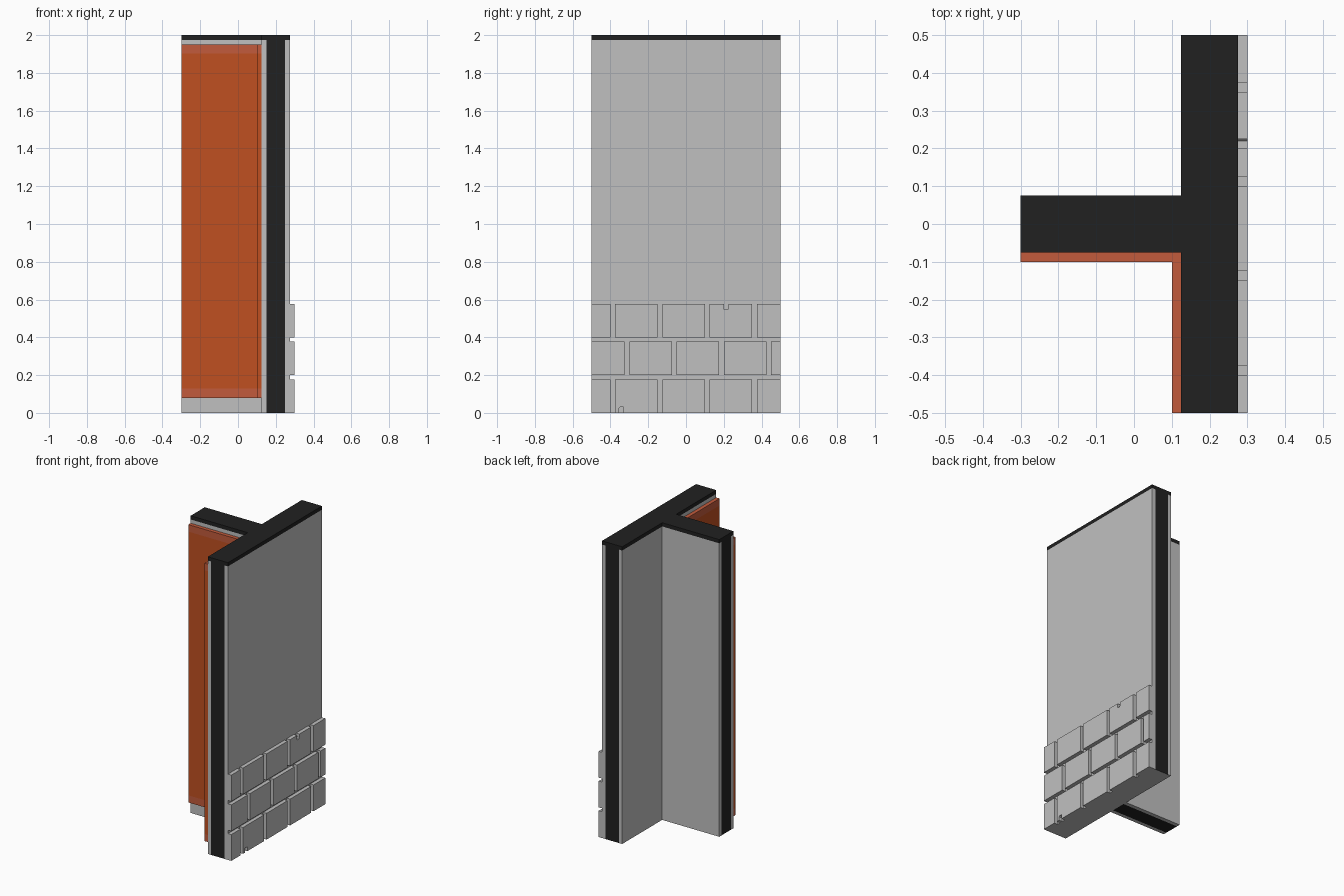
import bpy, bmesh

cube = bpy.data.objects.get("Cube")
if cube:
    bpy.data.objects.remove(cube, do_unlink=True)


def material(name, rgb):
    m = bpy.data.materials.new(name)
    m.use_nodes = True
    m.diffuse_color = (*rgb, 1)
    m.node_tree.nodes["Principled BSDF"].inputs["Base Color"].default_value = (*rgb, 1)
    return m


GREY = material("light grey plaster", (0.53, 0.53, 0.53))
BLACK = material("black core", (0.015, 0.015, 0.015))
ORANGE = material("orange panel", (0.53, 0.08, 0.015))
TRIM = material("pale orange trim", (0.54, 0.105, 0.045))


def prism(name, profile, axis, levels, mats):
    """Sweep a 2D outline along an axis through the given levels."""
    place = {"z": lambda a, b, t: (a, b, t), "x": lambda a, b, t: (t, a, b)}[axis]
    bm = bmesh.new()
    rings = [[bm.verts.new(place(a, b, t)) for a, b in profile] for t in levels]
    n = len(profile)
    bm.faces.new(rings[0][::-1])
    bm.faces.new(rings[-1])
    for low, high in zip(rings, rings[1:]):
        for i in range(n):
            j = (i + 1) % n
            bm.faces.new((low[i], low[j], high[j], high[i]))
    bmesh.ops.recalc_face_normals(bm, faces=bm.faces)
    mesh = bpy.data.meshes.new(name)
    bm.to_mesh(mesh)
    bm.free()
    for m in mats:
        mesh.materials.append(m)
    ob = bpy.data.objects.new(name, mesh)
    bpy.context.collection.objects.link(ob)
    return ob


def rect(a0, a1, b0, b1):
    return [(a0, b0), (a1, b0), (a1, b1), (a0, b1)]


CAP = 1.975

# Black cores; the long wall is closed underneath in grey
core = prism("long_wall_core", rect(0.15, 0.25, -0.5, 0.5), "z", (0, CAP), [BLACK, GREY])
for f in core.data.polygons:
    f.material_index = 1 if f.normal.z < -0.5 else 0
prism("short_wall_core", rect(-0.3, 0.125, -0.05, 0.05), "z", (0, CAP), [BLACK])

# Plaster skins on both faces of each wall
prism("long_wall_outer_skin", rect(0.25, 0.275, -0.5, 0.5), "z", (0, CAP), [GREY])
prism("long_wall_inner_skin", rect(0.125, 0.15, -0.5, 0.5), "z", (0, CAP), [GREY])
prism("short_wall_front_skin", rect(-0.3, 0.125, -0.075, -0.05), "z", (0, CAP), [GREY])
prism("short_wall_back_skin", rect(-0.3, 0.125, 0.05, 0.075), "z", (0, CAP), [GREY])

# T-shaped cap
tee = [(-0.3, -0.075), (0.125, -0.075), (0.125, -0.5), (0.275, -0.5),
       (0.275, 0.5), (0.125, 0.5), (0.125, 0.075), (-0.3, 0.075)]
prism("wall_cap", tee, "z", (CAP, 2.0), [BLACK])

# Corner panel lining the front room, with paler bands at top and bottom
ell = [(-0.3, -0.1), (0.1, -0.1), (0.1, -0.5), (0.125, -0.5),
       (0.125, -0.075), (-0.3, -0.075)]
panel = prism("corner_panel", ell, "z", (0.08, 0.128, 1.903, 1.95), [ORANGE, TRIM])
for f in panel.data.polygons:
    f.material_index = 0 if 0.128 < f.center.z < 1.903 else 1

# Three courses of bricks in running bond, two of them chipped
H, GAP = 0.177, 0.025
even = (-0.4, -0.15, 0.1, 0.35)
odd = (-0.325, -0.075, 0.175, 0.425)
for row, joints in enumerate((even, odd, even)):
    z0 = row * 0.2
    z1 = z0 + H
    starts = [-0.5] + [j + GAP for j in joints]
    ends = list(joints) + [0.5]
    for col, (y0, y1) in enumerate(zip(starts, ends)):
        outline = rect(y0, y1, z0, z1)
        if (row, col) == (0, 1):
            outline[1:1] = [(-0.355, z0), (-0.355, 0.024), (-0.35, 0.03),
                            (-0.33, 0.03), (-0.33, z0)]
        if (row, col) == (2, 3):
            outline[3:3] = [(0.225, z1), (0.225, z1 - 0.024), (0.22, z1 - 0.03),
                            (0.2, z1 - 0.03), (0.2, z1)]
        prism(f"brick_{row + 1}_{col + 1}", outline, "x", (0.275, 0.3), [GREY])
